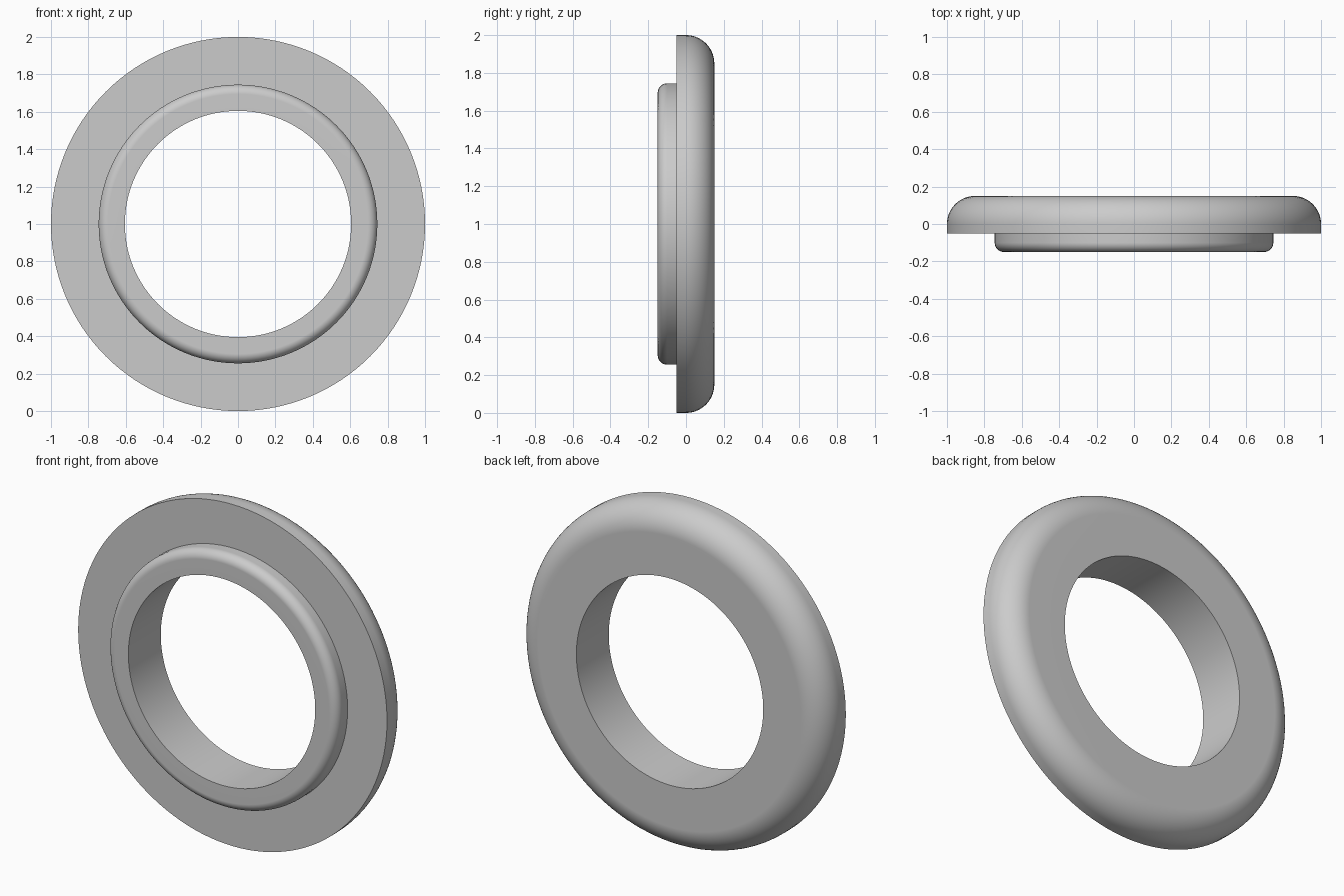
import bpy, bmesh, math

SEGMENTS = 128
HOLE, COLLAR, RIM = 0.605, 0.745, 1.0
FRONT, STEP, BACK = -0.15, -0.05, 0.15
COLLAR_FILLET, RIM_FILLET = 0.05, 0.15

old = bpy.data.objects.get("Cube")
if old:
    bpy.data.objects.remove(old, do_unlink=True)

grey = bpy.data.materials.new("plain grey")
grey.use_nodes = True
colour = (0.6, 0.6, 0.6, 1)
grey.diffuse_color = colour
grey.node_tree.nodes["Principled BSDF"].inputs["Base Color"].default_value = colour


def fillet(radius, y, size, start, steps):
    """Quarter-circle of (radius, y) points, sweeping from angle start."""
    angles = [start + math.pi / 2 * i / steps for i in range(steps + 1)]
    return [(radius + size * math.cos(a), y + size * math.sin(a)) for a in angles]


# Ring cross-section: hole, rounded collar, flat shoulder, rounded rim
profile = [(HOLE, FRONT)]
profile += fillet(COLLAR - COLLAR_FILLET, FRONT + COLLAR_FILLET, COLLAR_FILLET, -math.pi / 2, 8)
profile += [(COLLAR, STEP), (RIM, STEP)]
profile += fillet(RIM - RIM_FILLET, BACK - RIM_FILLET, RIM_FILLET, 0, 14)
profile += [(HOLE, BACK)]

# Revolve the section around the front-to-back axis
bm = bmesh.new()
verts = [bm.verts.new((r, y, 0)) for r, y in profile]
edges = [bm.edges.new((verts[i - 1], verts[i])) for i in range(len(verts))]
bmesh.ops.spin(bm, geom=verts + edges, cent=(0, 0, 0), axis=(0, 1, 0),
               angle=math.tau, steps=SEGMENTS, use_merge=True)
bmesh.ops.remove_doubles(bm, verts=bm.verts, dist=0.0001)
bmesh.ops.recalc_face_normals(bm, faces=bm.faces)
mesh = bpy.data.meshes.new("flanged_ring")
bm.to_mesh(mesh)
bm.free()
mesh.materials.append(grey)

ring = bpy.data.objects.new("flanged_ring", mesh)
ring.location.z = RIM
bpy.context.collection.objects.link(ring)

# Smooth curves, crisp shoulders and truly flat faces
bpy.ops.object.select_all(action="DESELECT")
ring.select_set(True)
bpy.context.view_layer.objects.active = ring
bpy.ops.object.shade_smooth_by_angle(angle=math.radians(30))
weighted = ring.modifiers.new("flat_face_normals", "WEIGHTED_NORMAL")
weighted.keep_sharp = True
